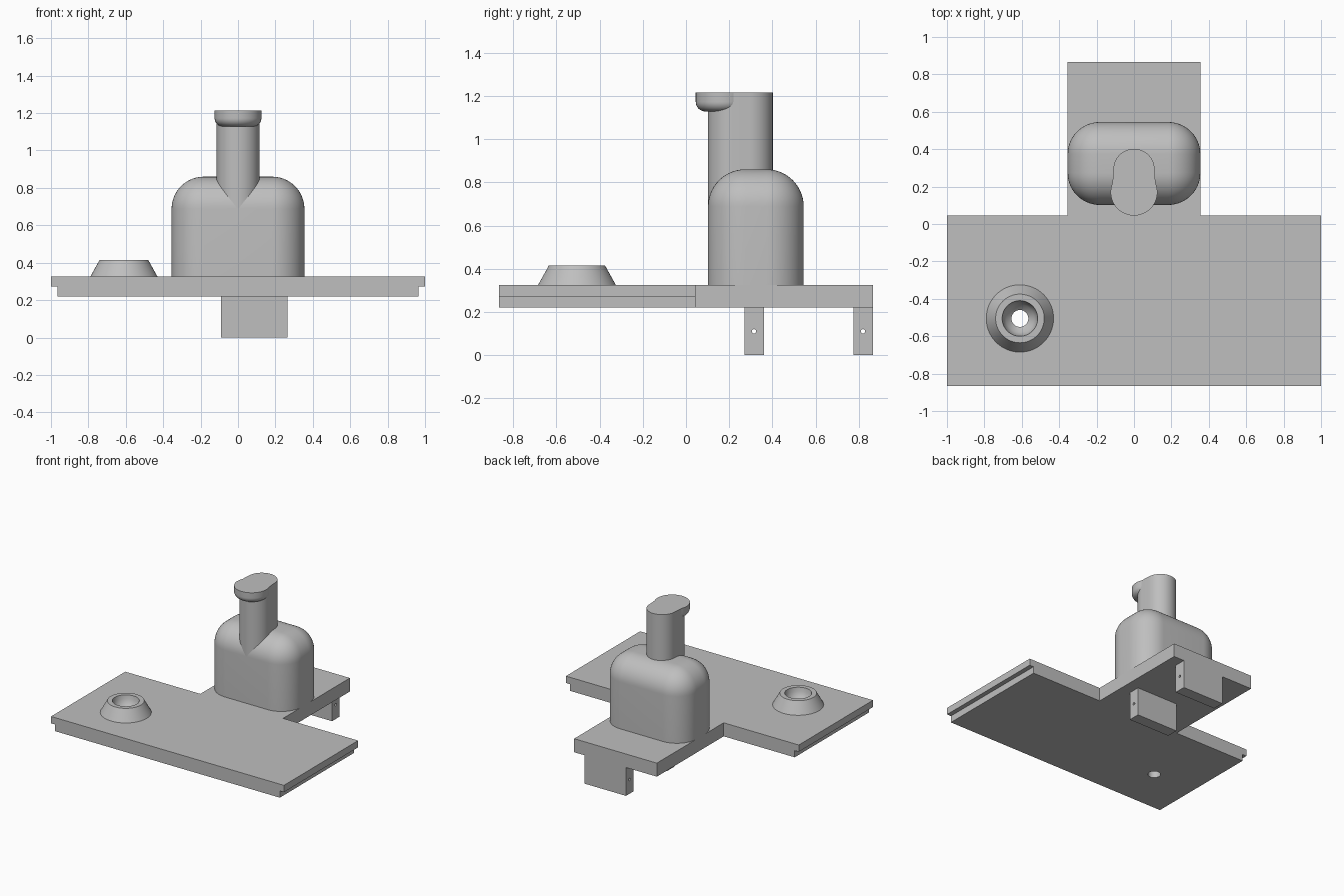
import bpy, bmesh
from math import cos, sin, pi, radians
from mathutils import Matrix

cube = bpy.data.objects.get("Cube")
if cube:
    bpy.data.objects.remove(cube, do_unlink=True)

grey = bpy.data.materials.new("plain_grey")
grey.use_nodes = True
grey.diffuse_color = (0.52, 0.52, 0.52, 1)
grey.node_tree.nodes["Principled BSDF"].inputs["Base Color"].default_value = grey.diffuse_color


def finish(name, bm, smooth=False):
    bmesh.ops.recalc_face_normals(bm, faces=bm.faces)
    mesh = bpy.data.meshes.new(name)
    bm.to_mesh(mesh)
    bm.free()
    mesh.materials.append(grey)
    obj = bpy.data.objects.new(name, mesh)
    bpy.context.collection.objects.link(obj)
    if smooth:
        bpy.ops.object.select_all(action='DESELECT')
        obj.select_set(True)
        bpy.context.view_layer.objects.active = obj
        bpy.ops.object.shade_smooth_by_angle(angle=radians(30))
    return obj


def loft(name, rings, closed=False, smooth=True):
    """Skin rings of points; cap the ends, or join last to first."""
    bm = bmesh.new()
    vs = [[bm.verts.new(p) for p in ring] for ring in rings]
    n = len(vs[0])
    pairs = list(zip(vs, vs[1:])) + ([(vs[-1], vs[0])] if closed else [])
    for a, b in pairs:
        for i in range(n):
            j = (i + 1) % n
            bm.faces.new((a[i], a[j], b[j], b[i]))
    if not closed:
        bm.faces.new(vs[0])
        bm.faces.new(vs[-1])
    return finish(name, bm, smooth)


def circle(x, y, z, r, n=64):
    return [(x + r * cos(2 * pi * i / n), y + r * sin(2 * pi * i / n), z) for i in range(n)]


def box_mesh(x0, x1, y0, y1, z0, z1):
    bm = bmesh.new()
    bmesh.ops.create_cube(bm, size=1)
    for v in bm.verts:
        v.co = (x1 if v.co.x > 0 else x0, y1 if v.co.y > 0 else y0, z1 if v.co.z > 0 else z0)
    return bm


def cut(obj, cutter):
    """Drill the cutter out of obj and discard the cutter."""
    cutter.hide_render = True
    mod = obj.modifiers.new("drill", 'BOOLEAN')
    mod.operation = 'DIFFERENCE'
    mod.solver = 'EXACT'
    mod.object = cutter
    bpy.context.view_layer.objects.active = obj
    bpy.ops.object.modifier_apply(modifier=mod.name)
    bpy.data.objects.remove(cutter, do_unlink=True)


BOTTOM, TOP = 0.22, 0.325
FRONT, STEP, BACK = -0.865, 0.045, 0.865
HALF = 0.355
SX, SY, HOLE = -0.61, -0.505, 0.045

# Wide deck with a rebate under both ends
half = [(0.965, BOTTOM), (0.965, 0.272), (1, 0.272), (1, TOP)]
section = half + [(-x, z) for x, z in reversed(half)]
deck = loft("deck", [[(x, y, z) for x, z in section] for y in (FRONT, STEP)], smooth=False)
cut(deck, loft("deck_drill", [circle(SX, SY, z, HOLE) for z in (0.1, 0.5)]))

# Narrow rear tongue
finish("rear_tongue", box_mesh(-HALF, HALF, STEP, BACK, BOTTOM, TOP))

# Two drilled lugs below the tongue
for name, y in (("front_lug", 0.27), ("rear_lug", 0.775)):
    lug = finish(name, box_mesh(-0.09, 0.265, y, y + 0.09, 0, BOTTOM))
    ring = circle(0, 0, 0, 0.01, 24)
    pin = [[(x, y + 0.045 + a, 0.11 + b) for a, b, _ in ring] for x in (-0.2, 0.4)]
    cut(lug, loft(name + "_drill", pin))

# Conical collar with a bowl that drains through the deck
collar = [(HOLE, TOP), (0.18, TOP), (0.13, 0.415), (0.095, 0.415),
          (0.09, 0.385), (0.075, 0.35)]
loft("collar", [circle(SX, SY, z, r) for r, z in collar], closed=True)

# Body with round upright corners and a domed top edge
bm = box_mesh(-HALF, HALF, 0.102, 0.545, TOP, 0.86)
edges = [e for e in bm.edges if any(v.co.z > 0.5 for v in e.verts)]
bmesh.ops.bevel(bm, geom=edges, offset=0.172, segments=14, profile=0.5,
                affect='EDGES', clamp_overlap=False)
finish("body", bm, True)

# Neck, a long rounded column
NECK_TOP = 1.215
N = 32
front_arc = [(0.115 * cos(a), 0.217 + 0.115 * sin(a)) for a in (pi + pi * i / N for i in range(N + 1))]
back_arc = [(0.11 * cos(a), 0.292 + 0.11 * sin(a)) for a in (pi * i / N for i in range(N + 1))]
loft("neck", [[(x, y, z) for x, y in front_arc + back_arc] for z in (0.6, NECK_TOP)])

# Overhanging lip with a rounded underside
R, F = 0.125, 0.045
rings = [circle(0, 0.17, 1.128 + F - F * cos(a), R - F + F * sin(a))
         for a in (pi / 2 * i / 10 for i in range(11))]
loft("lip", rings + [circle(0, 0.17, NECK_TOP, R)])
